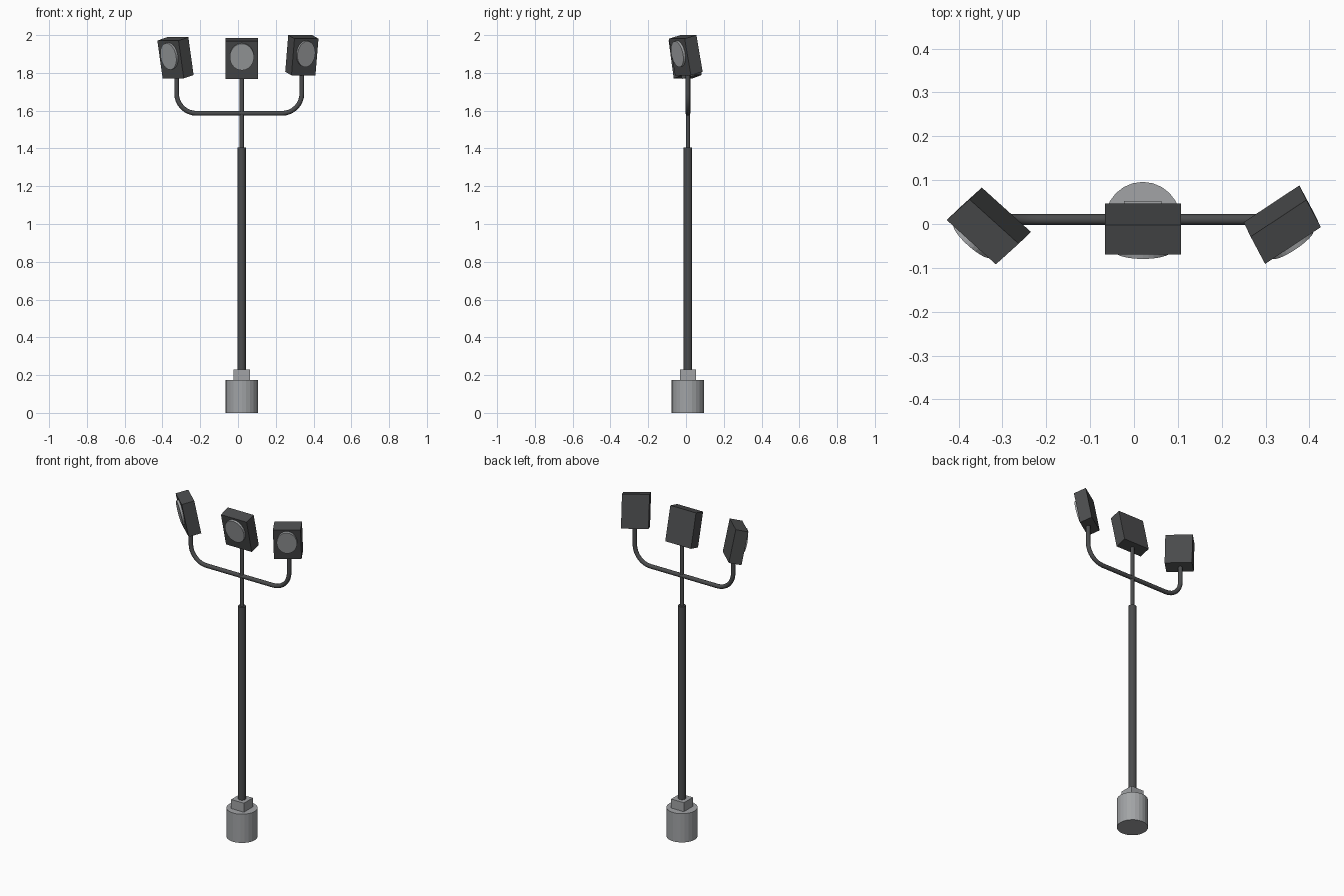
import bpy, bmesh, math
from mathutils import Matrix, Vector

if "Cube" in bpy.data.objects:
    bpy.data.objects.remove(bpy.data.objects["Cube"])

CX, CY = 0.02, 0.01


def material(name, g):
    m = bpy.data.materials.new(name)
    m.diffuse_color = (g, g * 1.03, g * 1.06, 1)
    m.use_nodes = True
    m.node_tree.nodes["Principled BSDF"].inputs["Base Color"].default_value = m.diffuse_color
    return m


DARK = material("dark_metal", 0.07)
LIGHT = material("light_grey", 0.36)


def finish(bm, name, mat):
    bmesh.ops.recalc_face_normals(bm, faces=bm.faces)
    me = bpy.data.meshes.new(name)
    bm.to_mesh(me)
    bm.free()
    me.materials.append(mat)
    ob = bpy.data.objects.new(name, me)
    bpy.context.collection.objects.link(ob)
    return ob


def cylinder(name, r, z0, z1, sides, mat):
    bm = bmesh.new()
    bmesh.ops.create_cone(bm, cap_ends=True, segments=sides, radius1=r, radius2=r,
                          depth=z1 - z0,
                          matrix=Matrix.Translation((CX, CY, (z0 + z1) / 2)))
    return finish(bm, name, mat)


def lamp_head(name, corner, across, down, back):
    """Slanted box from its front top left corner, plus a round lens on the front."""
    frame = Matrix([[across[i], down[i], back[i], corner[i]] for i in range(3)]
                   + [[0, 0, 0, 1]])
    bm = bmesh.new()
    bmesh.ops.create_cube(bm, size=1, matrix=frame @ Matrix.Translation((.5, .5, .5)))
    finish(bm, name + "_housing", DARK)
    bm = bmesh.new()
    w0, w1 = -0.18, 0.1
    place = Matrix.Translation((.5, .405, (w0 + w1) / 2)) @ Matrix.Diagonal((.37, .352, 1, 1))
    bmesh.ops.create_cone(bm, cap_ends=True, segments=32, radius1=1, radius2=1,
                          depth=w1 - w0, matrix=frame @ place)
    finish(bm, name + "_lens", LIGHT)


# base and socket
cylinder("base", 0.086, 0, 0.175, 24, LIGHT)
bm = bmesh.new()
bmesh.ops.create_cube(bm, size=1, matrix=Matrix.Translation((CX, CY, 0.2))
                      @ Matrix.Diagonal((0.086, 0.086, 0.06, 1)))
finish(bm, "base_socket", LIGHT)

# two-stage pole
cylinder("lower_pole", 0.022, 0.22, 1.405, 16, DARK)
cylinder("upper_pole", 0.011, 1.40, 1.80, 12, DARK)

# U-shaped cross arm with rounded corners
XL, XR, ZB, R = -0.325, 0.338, 1.586, 0.105
pts = [(XL, CY, 1.79)]
for xc, start in ((XL + R, 180), (XR - R, 270)):
    for i in range(9):
        a = math.radians(start + 90 * i / 8)
        pts.append((xc + R * math.cos(a), CY, ZB + R + R * math.sin(a)))
pts.append((XR, CY, 1.81))
cu = bpy.data.curves.new("cross_arm", 'CURVE')
cu.dimensions = '3D'
cu.bevel_depth = 0.0125
cu.bevel_resolution = 4
cu.use_fill_caps = True
sp = cu.splines.new('POLY')
sp.points.add(len(pts) - 1)
for p, c in zip(sp.points, pts):
    p.co = (*c, 1)
cu.materials.append(DARK)
bpy.context.collection.objects.link(bpy.data.objects.new("cross_arm", cu))

# three lamp heads, each aimed differently
lamp_head("centre_lamp", (-0.066, -0.07, 1.968), (0.173, 0, 0),
          (0, 0.049, -0.2), (0, 0.068, 0.018))
lamp_head("left_lamp", (-0.427, 0.009, 1.971), (0.112, -0.101, 0),
          (0.028, 0.027, -0.2), (0.052, 0.047, 0.018))
lamp_head("right_lamp", (0.299, -0.091, 1.981), (0.127, 0.084, 0),
          (-0.016, 0.033, -0.194), (-0.033, 0.062, 0.019))
